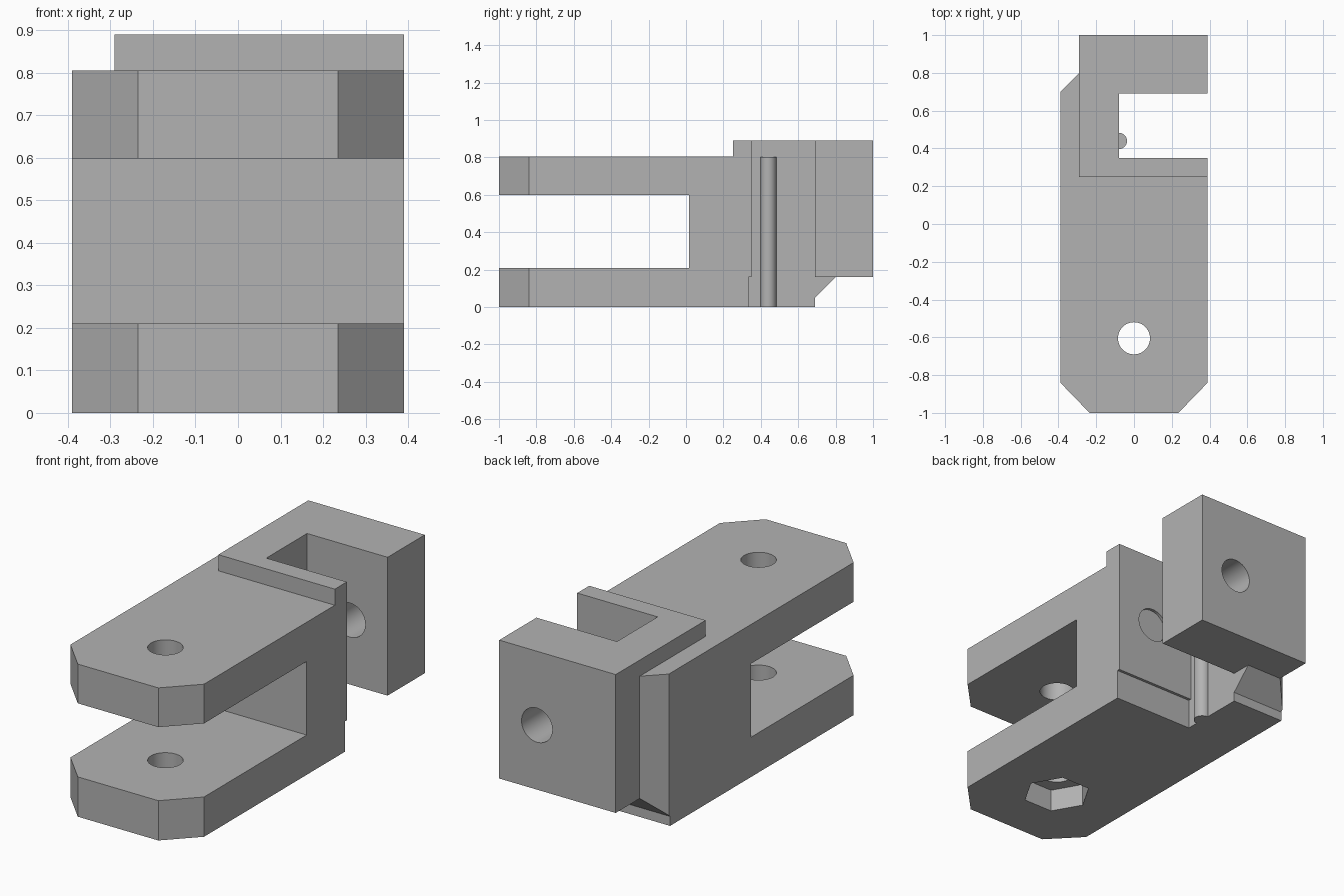
import bpy
import bmesh
from math import cos, sin, tau, radians
from mathutils import Vector

cube = bpy.data.objects.get("Cube")
if cube:
    bpy.data.objects.remove(cube)

grey = bpy.data.materials.new("plain_grey")
grey.use_nodes = True
grey.diffuse_color = (0.45, 0.45, 0.45, 1)
grey.node_tree.nodes["Principled BSDF"].inputs["Base Color"].default_value = grey.diffuse_color


def prism(name, outline, lo, hi, axis="z"):
    """Extrude a closed 2D outline along an axis."""
    place = {"x": lambda a, b, h: (h, a, b),
             "y": lambda a, b, h: (a, h, b),
             "z": lambda a, b, h: (a, b, h)}[axis]
    bm = bmesh.new()
    face = bm.faces.new([bm.verts.new(place(a, b, lo)) for a, b in outline])
    top = bmesh.ops.extrude_face_region(bm, geom=[face])["geom"]
    bmesh.ops.translate(bm, verts=[v for v in top if isinstance(v, bmesh.types.BMVert)],
                        vec=Vector(place(0, 0, hi - lo)))
    bmesh.ops.recalc_face_normals(bm, faces=bm.faces)
    mesh = bpy.data.meshes.new(name)
    bm.to_mesh(mesh)
    bm.free()
    mesh.materials.append(grey)
    obj = bpy.data.objects.new(name, mesh)
    bpy.context.collection.objects.link(obj)
    return obj


def ring(cx, cy, radius, sides):
    return [(cx + radius * cos(tau * i / sides), cy + radius * sin(tau * i / sides))
            for i in range(sides)]


def rect(a0, a1, b0, b1):
    return [(a0, b0), (a1, b0), (a1, b1), (a0, b1)]


def combine(target, other, operation):
    """Apply a boolean and discard the second object."""
    mod = target.modifiers.new(operation, "BOOLEAN")
    mod.operation = operation
    mod.solver = "EXACT"
    mod.object = other
    bpy.context.view_layer.objects.active = target
    bpy.ops.object.modifier_apply(modifier=mod.name)
    bpy.data.objects.remove(other)


# Forked body with chamfered nose and a wall running back on one side
body = prism("clevis_body",
             [(-0.235, -1), (0.235, -1), (0.39, -0.84), (0.39, 0.335), (-0.08, 0.335),
              (-0.08, 0.8), (-0.29, 0.8), (-0.39, 0.7), (-0.39, -0.84)], 0, 0.805)

# Slot between the prongs, sloped rear underside, bolt hole and nut recess
for cutter in (
    prism("slot_cutter", rect(-1.2, 0.015, 0.21, 0.598), -0.6, 0.6, "x"),
    prism("slope_cutter", [(0.69, -0.1), (0.69, 0.05), (0.85, 0.21), (0.95, 0.21), (0.95, -0.1)],
          -0.6, 0.6, "x"),
    prism("bolt_cutter", ring(0, -0.605, 0.085, 48), -0.1, 1),
    prism("nut_cutter", ring(0, -0.605, 0.17, 6), -0.1, 0.12),
):
    combine(body, cutter, "DIFFERENCE")

# C-shaped rear bracket, open to one side, with a cross hole
bracket = prism("rear_bracket",
                [(-0.29, 0.25), (0.39, 0.25), (0.39, 0.35), (-0.08, 0.35),
                 (-0.08, 0.69), (0.39, 0.69), (0.39, 1), (-0.29, 1)], 0.16, 0.89)
combine(bracket, prism("cross_cutter", ring(0.17, 0.5, 0.09, 48), 0.3, 1.1, "y"), "DIFFERENCE")
combine(body, bracket, "UNION")

# Round rib on the inner wall of the bracket
rib = prism("round_rib", ring(-0.08, 0.44, 0.043, 32), 0, 0.803)

for obj in (body, rib):
    bpy.ops.object.select_all(action="DESELECT")
    obj.select_set(True)
    bpy.context.view_layer.objects.active = obj
    bpy.ops.object.shade_smooth_by_angle(angle=radians(25))
